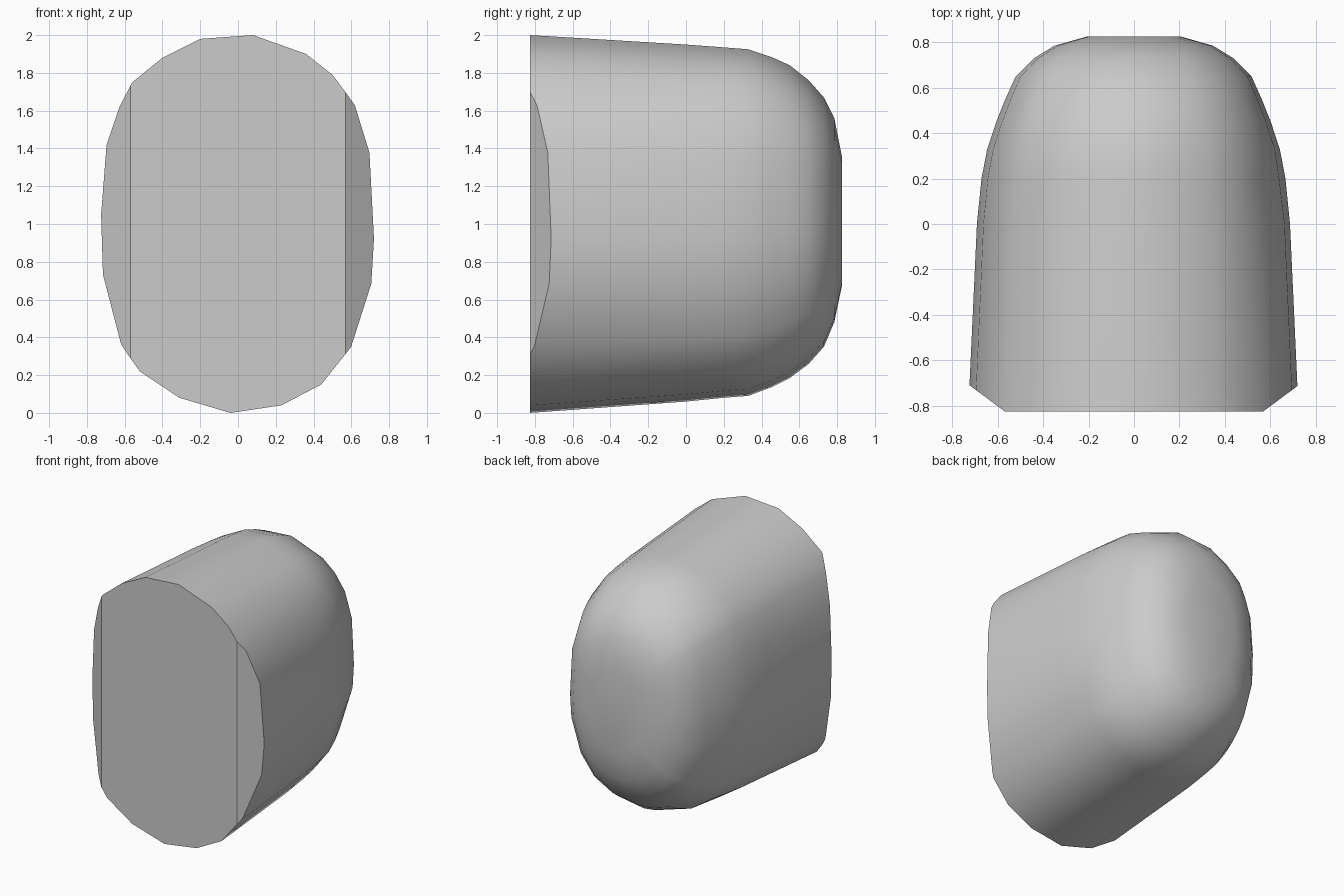
import bpy
import bmesh
import math
from mathutils import Vector

cube = bpy.data.objects.get("Cube")
if cube:
    bpy.data.objects.remove(cube, do_unlink=True)

# Plain grey material
grey = bpy.data.materials.new("plain_grey")
grey.use_nodes = True
colour = (0.6, 0.6, 0.6, 1)
grey.diffuse_color = colour
shader = grey.node_tree.nodes["Principled BSDF"]
shader.inputs["Base Color"].default_value = colour
shader.inputs["Roughness"].default_value = 0.8

# Slightly uneven oval cross-section (x, z) at the widest end
outline = [(0.08, 2), (0.36, 1.9), (0.5, 1.79), (0.62, 1.63), (0.7, 1.38), (0.725, 0.92),
           (0.71, 0.68), (0.6, 0.35), (0.44, 0.15), (0.23, 0.04), (-0.04, 0), (-0.31, 0.08),
           (-0.52, 0.22), (-0.62, 0.36), (-0.72, 0.73), (-0.73, 1.05), (-0.7, 1.42),
           (-0.63, 1.62), (-0.56, 1.75), (-0.4, 1.88), (-0.2, 1.98)]

# Stations along the body: depth, half width, bottom, top
stations = [(-0.825, 0.728, 0, 2), (0, 0.69, 0.06, 1.95), (0.2, 0.67, 0.08, 1.935),
            (0.33, 0.645, 0.09, 1.925), (0.45, 0.605, 0.135, 1.885), (0.55, 0.565, 0.185, 1.84),
            (0.65, 0.52, 0.26, 1.76), (0.73, 0.44, 0.35, 1.67), (0.785, 0.35, 0.48, 1.56),
            (0.825, 0.21, 0.67, 1.36)]


def section(bm, y, half, low, high):
    """One ring of the loft, scaled from the outline."""
    return [bm.verts.new((x * half / 0.728, y, low + z / 2 * (high - low))) for x, z in outline]


# Loft the rounded body and close both ends
bm = bmesh.new()
rings = [section(bm, *s) for s in stations]
count = len(outline)
for a, b in zip(rings, rings[1:]):
    for i in range(count):
        j = (i + 1) % count
        bm.faces.new((a[i], a[j], b[j], b[i]))
bm.faces.new(rings[0])
bm.faces.new(rings[-1])

# Shallow dent high on the left flank
dent = Vector((0.62, 0.2, 1.52))
for v in bm.verts:
    near = (v.co - dent).length
    if near < 0.2:
        v.co.x -= 0.025 * (1 - near / 0.2)

# Cut the chamfers on both sides of the flat front
for side in (-1, 1):
    cut = bmesh.ops.bisect_plane(
        bm, geom=bm.verts[:] + bm.edges[:] + bm.faces[:],
        plane_co=(0.57 * side, -0.825, 0), plane_no=(0.115 * side, -0.155, 0),
        clear_outer=True)
    rim = [e for e in cut["geom_cut"] if isinstance(e, bmesh.types.BMEdge)]
    bmesh.ops.holes_fill(bm, edges=[e for e in bm.edges if e.is_boundary], sides=0)

bmesh.ops.recalc_face_normals(bm, faces=bm.faces[:])
mesh = bpy.data.meshes.new("rounded_body")
bm.to_mesh(mesh)
bm.free()
mesh.materials.append(grey)
body = bpy.data.objects.new("rounded_body", mesh)
bpy.context.collection.objects.link(body)

# Smooth the dome, keep the front edges crisp
bpy.ops.object.select_all(action="DESELECT")
body.select_set(True)
bpy.context.view_layer.objects.active = body
bpy.ops.object.shade_smooth_by_angle(angle=math.radians(30))
